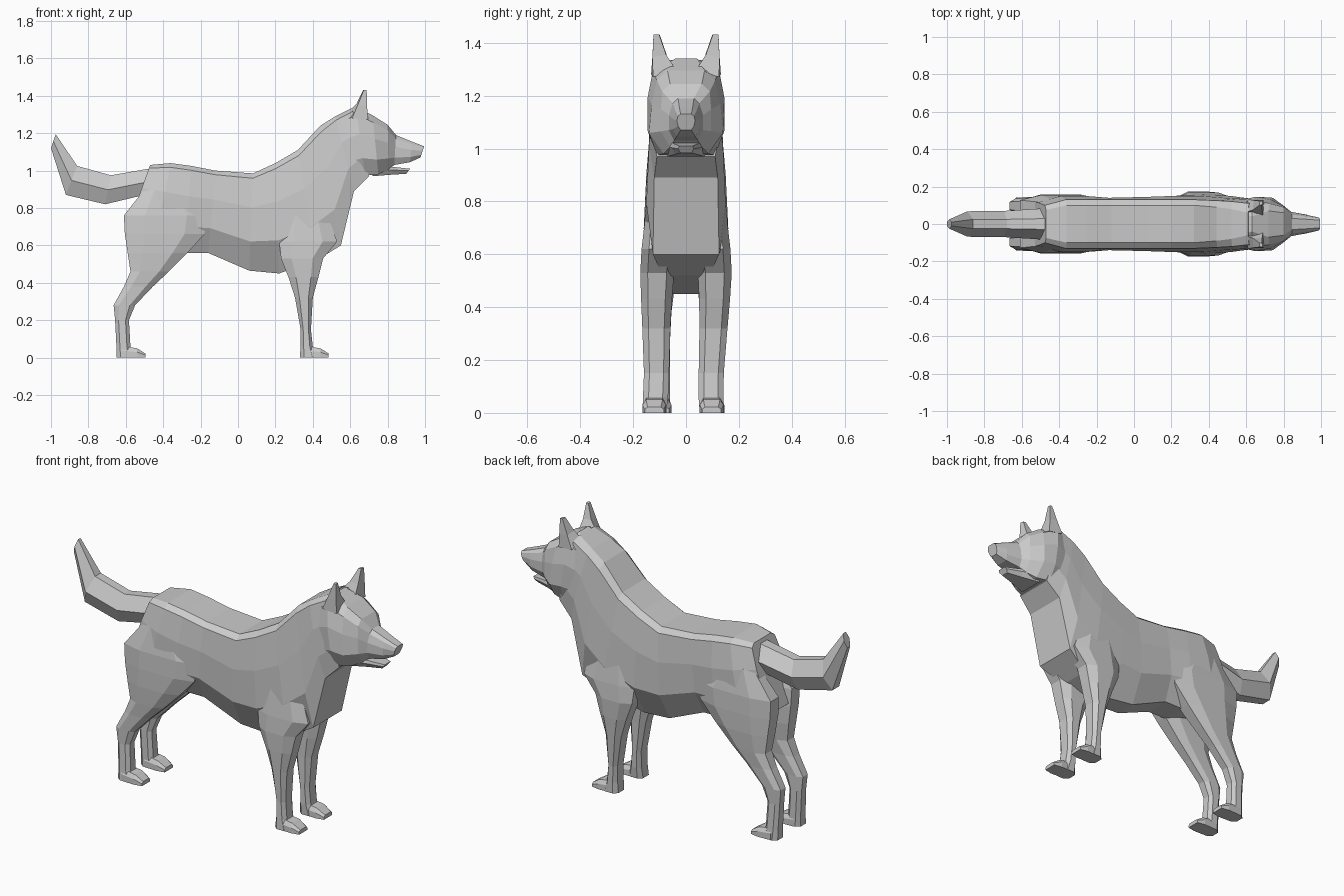
import bpy, bmesh


def loft(name, rings):
    """Skin a list of equal-length point rings and cap both ends."""
    bm = bmesh.new()
    loops = [[bm.verts.new(p) for p in ring] for ring in rings]
    n = len(loops[0])
    for a, b in zip(loops, loops[1:]):
        for i in range(n):
            j = (i + 1) % n
            bm.faces.new((a[i], a[j], b[j], b[i]))
    bm.faces.new(loops[0])
    bm.faces.new(loops[-1])
    bmesh.ops.recalc_face_normals(bm, faces=bm.faces)
    mesh = bpy.data.meshes.new(name)
    bm.to_mesh(mesh)
    bm.free()
    obj = bpy.data.objects.new(name, mesh)
    bpy.context.collection.objects.link(obj)
    return obj


def section(xt, zt, xb, zb, widths, fracs, y=0.0):
    """Symmetric ring from a top point to a bottom point, with half widths at fractions of its height."""
    side = [(xt + (xb - xt) * f, w, zt + (zb - zt) * f) for f, w in zip(fracs, widths)]
    return [(x, y + w, z) for x, w, z in side] + [(x, y - w, z) for x, w, z in reversed(side)]


def leg_ring(z, x0, x1, y0, y1, side, shift):
    """Horizontal box ring with cut corners."""
    cx, cy = (x1 - x0) * 0.25, (y1 - y0) * 0.22
    pts = [(x0 + cx, y0), (x1 - cx, y0), (x1, y0 + cy), (x1, y1 - cy),
           (x1 - cx, y1), (x0 + cx, y1), (x0, y1 - cy), (x0, y0 + cy)]
    return [(x, side * (y + shift), z) for x, y in pts]


# Torso and neck: top x, z, bottom x, z, half widths going down
torso = [
    (-0.47, 1.03, -0.595, 0.68, (0.075, 0.10, 0.115, 0.11, 0.07)),
    (-0.36, 1.04, -0.45, 0.60, (0.10, 0.13, 0.15, 0.15, 0.07)),
    (-0.25, 1.025, -0.28, 0.56, (0.10, 0.13, 0.15, 0.145, 0.07)),
    (-0.12, 1.0, -0.16, 0.56, (0.10, 0.13, 0.14, 0.135, 0.07)),
    (0.08, 0.985, 0.06, 0.465, (0.10, 0.13, 0.145, 0.14, 0.06)),
    (0.20, 1.04, 0.22, 0.45, (0.10, 0.13, 0.15, 0.15, 0.05)),
    (0.32, 1.11, 0.42, 0.52, (0.10, 0.13, 0.15, 0.16, 0.09)),
    (0.44, 1.24, 0.55, 0.60, (0.09, 0.125, 0.14, 0.15, 0.125)),
    (0.52, 1.29, 0.62, 0.89, (0.08, 0.12, 0.135, 0.14, 0.12)),
    (0.61, 1.335, 0.70, 0.97, (0.06, 0.11, 0.13, 0.13, 0.11)),
]
loft("torso", [section(*t, (0, 0.05, 0.35, 0.7, 1)) for t in torso])

# Head with brow and upper muzzle
head = [
    (0.54, 1.30, 0.63, 0.97, (0.07, 0.11, 0.13, 0.13, 0.09)),
    (0.63, 1.34, 0.68, 0.975, (0.04, 0.125, 0.145, 0.145, 0.11)),
    (0.72, 1.295, 0.75, 0.98, (0.07, 0.11, 0.13, 0.14, 0.085)),
    (0.80, 1.245, 0.805, 1.005, (0.06, 0.09, 0.095, 0.095, 0.06)),
    (0.845, 1.19, 0.835, 1.03, (0.03, 0.05, 0.065, 0.065, 0.045)),
    (0.93, 1.155, 0.92, 1.045, (0.025, 0.04, 0.048, 0.05, 0.035)),
    (0.995, 1.13, 0.975, 1.07, (0.02, 0.03, 0.035, 0.03, 0.02)),
]
loft("head", [section(*h, (0, 0.12, 0.4, 0.75, 1)) for h in head])

# Lower jaw
jaw = [
    (0.72, 1.03, 0.72, 0.97, (0.08, 0.09, 0.07)),
    (0.83, 1.02, 0.82, 0.978, (0.05, 0.055, 0.04)),
    (0.92, 1.01, 0.90, 0.983, (0.025, 0.03, 0.02)),
]
loft("lower_jaw", [section(*j, (0, 0.4, 1)) for j in jaw])

# Tail
tail = [
    (-0.42, 1.02, -0.50, 0.87, (0.03, 0.085, 0.05)),
    (-0.68, 0.975, -0.71, 0.82, (0.025, 0.07, 0.035)),
    (-0.86, 1.025, -0.92, 0.87, (0.025, 0.068, 0.03)),
    (-0.975, 1.195, -1.0, 1.12, (0.01, 0.025, 0.012)),
]
loft("tail", [section(*t, (0, 0.5, 1)) for t in tail])

# Leg profiles: z, back x, front x, inner y, outer y
front_leg = [
    (0.82, 0.26, 0.46, 0.05, 0.145), (0.62, 0.22, 0.53, 0.04, 0.168),
    (0.53, 0.23, 0.455, 0.045, 0.173), (0.43, 0.27, 0.43, 0.05, 0.167),
    (0.32, 0.305, 0.40, 0.052, 0.158), (0.15, 0.335, 0.39, 0.05, 0.145),
    (0.06, 0.335, 0.40, 0.05, 0.145), (0.0, 0.33, 0.42, 0.055, 0.145),
]
hind_leg = [
    (0.90, -0.50, -0.28, 0.05, 0.135), (0.76, -0.61, -0.16, 0.03, 0.155),
    (0.66, -0.605, -0.18, 0.025, 0.157), (0.56, -0.59, -0.27, 0.03, 0.155),
    (0.46, -0.575, -0.37, 0.045, 0.148), (0.38, -0.61, -0.455, 0.055, 0.14),
    (0.28, -0.665, -0.55, 0.06, 0.135), (0.20, -0.657, -0.583, 0.06, 0.132),
    (0.06, -0.65, -0.575, 0.06, 0.138), (0.0, -0.65, -0.56, 0.06, 0.142),
]

# Mirrored legs, paws and ears
for label, side, foot_shift in (("right", -1, 0.02), ("left", 1, -0.003)):
    for kind, profile, shift, heel in (("front", front_leg, foot_shift, 0.36),
                                       ("hind", hind_leg, 0.0, -0.62)):
        rings = [leg_ring(*p, side, shift * max(0.0, 1 - p[0] / 0.5)) for p in profile]
        loft(f"{kind}_leg_{label}", rings)
        paw_y = side * (0.1 + shift)
        paw = [section(heel + dx, top, heel + dx, 0.0, (w * 0.7, w, w), (0, 0.4, 1), paw_y)
               for dx, top, w in ((0, 0.062, 0.042), (0.08, 0.05, 0.045), (0.125, 0.022, 0.036))]
        loft(f"{kind}_paw_{label}", paw)

    ear = [
        [(0.59, 0.06, 1.31), (0.69, 0.04, 1.30), (0.695, 0.125, 1.27), (0.61, 0.132, 1.28)],
        [(0.635, 0.075, 1.36), (0.685, 0.075, 1.355), (0.69, 0.127, 1.345), (0.64, 0.127, 1.35)],
        [(0.67, 0.10, 1.432), (0.685, 0.102, 1.432), (0.688, 0.123, 1.432), (0.673, 0.123, 1.432)],
    ]
    loft(f"ear_{label}", [[(x, side * y, z) for x, y, z in ring] for ring in ear])
